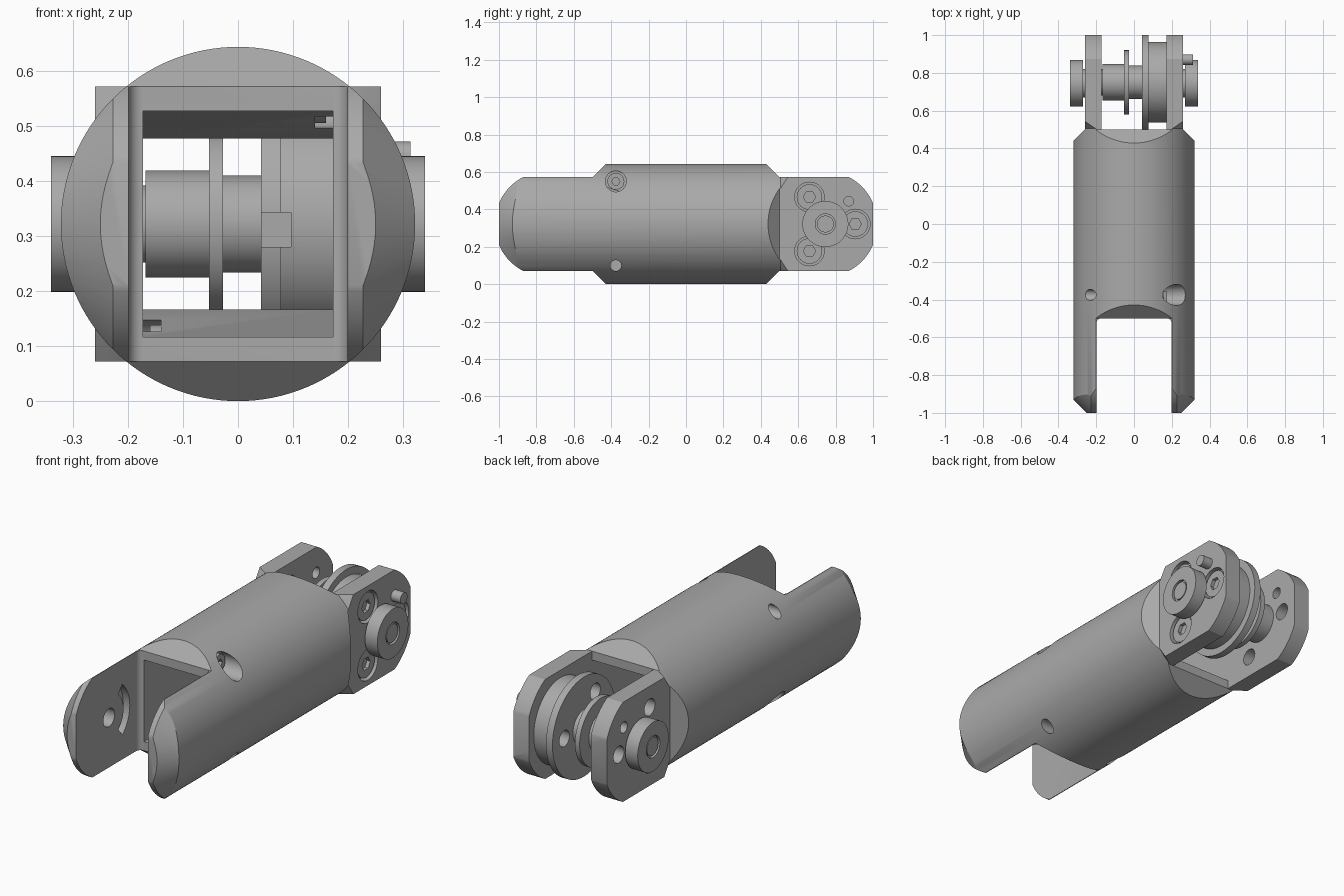
import bpy, bmesh, math
from mathutils import Vector

cube = bpy.data.objects.get("Cube")
if cube:
    bpy.data.objects.remove(cube)

ZC = 0.3215          # height of the long axis
PIN_Y = 0.74         # distance of both pivots from the centre
R = 0.3215           # body radius

steel = bpy.data.materials.new("plain grey steel")
steel.use_nodes = True
GREY = (0.4, 0.4, 0.4, 1)
steel.diffuse_color = GREY
steel.node_tree.nodes["Principled BSDF"].inputs["Base Color"].default_value = GREY


def make(name, bm):
    bmesh.ops.recalc_face_normals(bm, faces=bm.faces)
    mesh = bpy.data.meshes.new(name)
    bm.to_mesh(mesh)
    bm.free()
    mesh.materials.append(steel)
    obj = bpy.data.objects.new(name, mesh)
    bpy.context.collection.objects.link(obj)
    return obj


def lathe(name, profile, axis="X", y=0.0, z=0.0, seg=64):
    """Closed solid of revolution from (position along axis, radius) pairs."""
    bm = bmesh.new()
    rings = []
    for a, r in profile:
        ring = []
        for i in range(seg):
            t = math.tau * i / seg
            u, v = r * math.cos(t), r * math.sin(t)
            p = (a, y + u, ZC + z + v) if axis == "X" else (u, a, ZC + v)
            ring.append(bm.verts.new(p))
        rings.append(ring)
    for low, high in zip(rings, rings[1:]):
        for i in range(seg):
            j = (i + 1) % seg
            bm.faces.new((low[i], low[j], high[j], high[i]))
    bm.faces.new(rings[0])
    bm.faces.new(rings[-1])
    return make(name, bm)


def rod(name, x0, x1, r, y=0.0, z=0.0, seg=48):
    return lathe(name, [(x0, r), (x1, r)], "X", y, z, seg)


def prism(name, points, lo, hi, axis="X"):
    """Extrude a (y, z) outline along x, or an (x, y) outline along z."""
    bm = bmesh.new()

    def place(p, h):
        return (h, p[0], ZC + p[1]) if axis == "X" else (p[0], p[1], ZC + h)
    face = bm.faces.new([bm.verts.new(place(p, lo)) for p in points])
    grown = bmesh.ops.extrude_face_region(bm, geom=[face])["geom"]
    shift = Vector(place((0, 0), hi)) - Vector(place((0, 0), lo))
    bmesh.ops.translate(bm, vec=shift, verts=[g for g in grown if isinstance(g, bmesh.types.BMVert)])
    return make(name, bm)


def block(name, x, y, z):
    return prism(name, [(y[0], z[0]), (y[1], z[0]), (y[1], z[1]), (y[0], z[1])], x[0], x[1])


def combine(target, tool, operation="DIFFERENCE"):
    mod = target.modifiers.new("cut", "BOOLEAN")
    mod.operation, mod.object, mod.solver = operation, tool, "EXACT"
    graph = bpy.context.evaluated_depsgraph_get()
    mesh = bpy.data.meshes.new_from_object(target.evaluated_get(graph))
    target.modifiers.clear()
    target.data = mesh
    bpy.data.objects.remove(tool)


def arc(cx, cy, r, start, end, n=16):
    angles = [math.radians(start + (end - start) * i / n) for i in range(n + 1)]
    return [(cx + r * math.cos(a), cy + r * math.sin(a)) for a in angles]


def mirrored(half):
    return half + [(a, -b) for a, b in reversed(half)]


# Body: round bar that flares at the rear, trimmed by a side and a top outline
body = lathe("body", [(-1, R), (0.505, R), (0.58, 0.396), (1, 0.396)], "Y", seg=128)
end = 0.283
flat = math.degrees(math.acos(0.26 / end))
shoulder = math.degrees(math.asin(0.25 / end))
side = arc(-PIN_Y, 0, end, 180 - flat, 180 - shoulder)
side += [(-0.5, 0.25), (-0.42, 0.33), (0.42, 0.33), (0.5, 0.25)]
side += arc(PIN_Y, 0, end, shoulder, flat)
combine(body, prism("side_outline", mirrored(side), -0.5, 0.5), "INTERSECT")
plan = [(-0.42, -1.1), (-0.42, 0.34), (-0.26, 0.5), (-0.26, 1.1)]
plan += [(-x, y) for x, y in reversed(plan)]
combine(body, prism("plan_outline", plan, -0.5, 0.5, "Z"), "INTERSECT")

# Chamfer around the rounded front ears
chamfer = block("chamfer", (-0.5, 0.5), (-1.2, -PIN_Y), (-0.5, 0.5))
keep = [(-0.45, 0.06), (-0.226, 0.284), (-0.22, 0.45), (0.22, 0.45), (0.226, 0.284), (0.45, 0.06)]
combine(chamfer, lathe("ear_form", keep, "X", -PIN_Y, seg=96))
combine(body, chamfer)

# Front slot with filleted corners, rear slot and waisted passage between them
slot = [(-0.199, -1.1)] + arc(-0.173, -0.526, 0.026, 180, 90, 6)
slot += [(-x, y) for x, y in reversed(slot)]
combine(body, prism("front_slot", slot, -0.5, 0.5, "Z"))
combine(body, block("rear_slot", (-0.172, 0.172), (0.5, 1.1), (-0.5, 0.5)))
passage = [(-0.6, 0.205), (-0.45, 0.205), (-0.3, 0.155), (0.3, 0.155), (0.45, 0.205), (0.6, 0.205)]
combine(body, prism("passage", mirrored(passage), -0.172, 0.172))

screws = [(PIN_Y + 0.165 * math.cos(a), 0.165 * math.sin(a))
          for a in (0, math.radians(119), math.radians(-119))]


def socket_screw(name, x0, x1, y, z, r):
    screw = rod(name, x0, x1, r, y, z)
    inner = x1 + (x0 - x1) * 0.6
    combine(screw, rod("socket", inner, x1 * 1.1, r * 0.48, y, z, 6))


for s, hand in ((1, "left"), (-1, "right")):
    # Blind pivot hole and curved travel groove inside each front ear
    combine(body, rod("pivot_hole", s * 0.15, s * 0.26, 0.045, -PIN_Y))
    groove = arc(-PIN_Y, 0, 0.165, -50, 50) + arc(-PIN_Y, 0, 0.115, 50, -50)
    combine(body, prism("groove", groove, min(s * 0.15, s * 0.235), max(s * 0.15, s * 0.235)))
    # Clamp screw in a counterbore and a small cross hole on the opposite edge
    combine(body, rod("counterbore", s * 0.14, s * 0.5, 0.056, -0.375, s * 0.228))
    combine(body, rod("cross_hole", s * 0.12, s * 0.5, 0.029, -0.375, -s * 0.222))
    socket_screw(hand + "_clamp_screw", s * 0.13, s * 0.16, -0.375, s * 0.228, 0.045)
    # Rear bearing cap with a recessed shaft end
    cap = lathe(hand + "_bearing_cap", [(s * 0.25, 0.075), (s * 0.27, 0.075),
                (s * 0.27, 0.123), (s * 0.339, 0.123)], "X", PIN_Y + 0.005)
    combine(cap, rod("cap_bore", s * 0.325, s * 0.4, 0.054, PIN_Y + 0.005))
    rod(hand + "_shaft_end", s * 0.3, s * 0.336, 0.045, PIN_Y + 0.005)

# Rear ear screws on the left, plain holes on the right
for i, (y, z) in enumerate(screws):
    combine(body, rod("ear_counterbore", 0.225, 0.4, 0.079, y, z))
    socket_screw("ear_screw_%d" % (i + 1), 0.22, 0.25, y, z, 0.068)
    combine(body, rod("ear_hole", -0.4, -0.1, 0.042, y, z))
combine(body, rod("stop_hole", -0.4, -0.1, 0.028, 0.865, 0.122))
rod("stop_pin", 0.22, 0.313, 0.028, 0.87, 0.122)

# Stepped spool on the rear pivot
spool = [(-0.2, 0.07), (-0.168, 0.07), (-0.168, 0.097), (-0.053, 0.097), (-0.053, 0.17),
         (-0.027, 0.17), (-0.027, 0.088), (0.05, 0.088)]
lathe("spool_shaft", spool, "X", PIN_Y + 0.01)

# Pulley with a wide flange, a cable notch and anchor holes
pulley = lathe("pulley", [(0.042, 0.25), (0.078, 0.25), (0.078, 0.213), (0.172, 0.213)],
               "X", PIN_Y + 0.01, seg=96)
combine(pulley, block("cable_notch", (0, 0.096), (0.45, 0.57), (-0.042, 0.021)))
for y, z in screws:
    combine(pulley, rod("anchor_hole", 0, 0.12, 0.04, y, z))

# Smooth round surfaces, crisp edges
bpy.ops.object.select_all(action="DESELECT")
for obj in bpy.context.scene.objects:
    if obj.type == "MESH" and obj.data.materials and obj.data.materials[0] == steel:
        obj.select_set(True)
        bpy.context.view_layer.objects.active = obj
bpy.ops.object.shade_smooth_by_angle(angle=math.radians(25))
